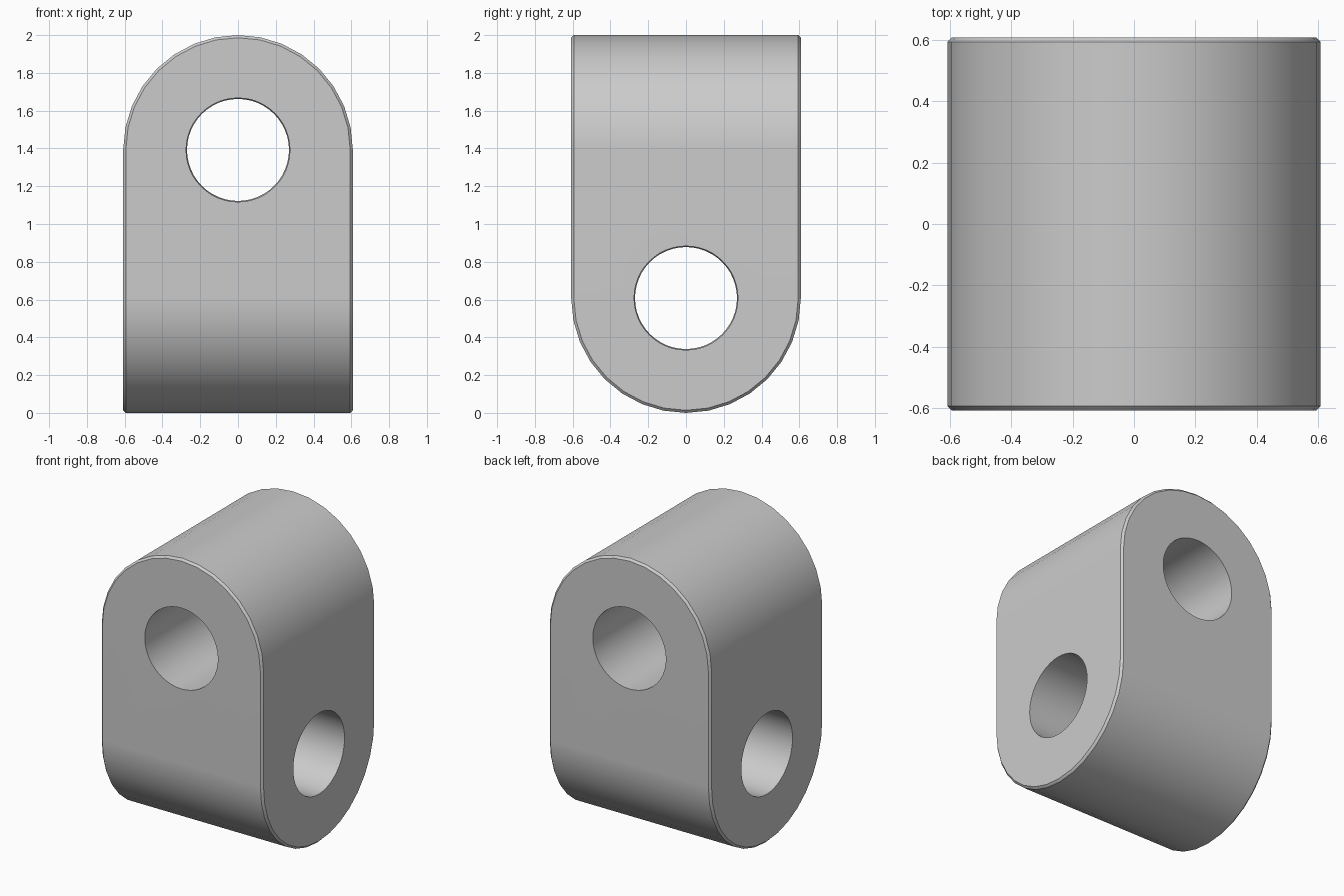
import bpy, bmesh, math
from mathutils import Matrix

cube = bpy.data.objects.get("Cube")
if cube:
    bpy.data.objects.remove(cube, do_unlink=True)

R = 0.608               # half width and arch radius
LOW, HIGH = R, 2 - R    # heights of the two bore axes
BORE, LIP = 0.275, 0.27
STEPS = 16              # segments per half circle

grey = bpy.data.materials.new("plain grey")
grey.use_nodes = True
colour = (0.6, 0.6, 0.6, 1)
grey.diffuse_color = colour
grey.node_tree.nodes["Principled BSDF"].inputs["Base Color"].default_value = colour


def finish(name, bm):
    bmesh.ops.remove_doubles(bm, verts=bm.verts, dist=1e-5)
    bmesh.ops.recalc_face_normals(bm, faces=bm.faces)
    mesh = bpy.data.meshes.new(name)
    bm.to_mesh(mesh)
    bm.free()
    mesh.materials.append(grey)
    obj = bpy.data.objects.new(name, mesh)
    bpy.context.collection.objects.link(obj)
    return obj


def arch_half(bm, point):
    """Half cylinder open at its flat side; point maps (across, along, rise)."""
    rows = []
    for i in range(STEPS + 1):
        a = math.pi * i / STEPS
        rows.append([bm.verts.new(point(R * math.cos(a), s * R, R * math.sin(a)))
                     for s in (-1, 1)])
    for a, b in zip(rows, rows[1:]):
        bm.faces.new((a[0], a[1], b[1], b[0]))
    return rows


# Body: upper arch along y, lower arch along x, flat walls between them
bm = bmesh.new()
top = arch_half(bm, lambda u, v, w: (u, v, HIGH + w))
bottom = arch_half(bm, lambda u, v, w: (v, u, LOW - w))


def corner(rows, x, y):
    return next(r for row in (rows[0], rows[-1]) for r in row
                if r.co.x * x > 0 and r.co.y * y > 0)


for s in (-1, 1):
    k = (s + 1) // 2
    # front and back walls carry the upper arch
    bm.faces.new([row[k] for row in top]
                 + [corner(bottom, -1, s), corner(bottom, 1, s)])
    # side walls carry the lower arch
    bm.faces.new([row[k] for row in bottom]
                 + [corner(top, s, -1), corner(top, s, 1)])
body = finish("link_block", bm)

bevel = body.modifiers.new("edge chamfer", 'BEVEL')
bevel.width = 0.014
bevel.segments = 1
bevel.limit_method = 'ANGLE'
bevel.angle_limit = math.radians(40)


# Bores: lathed cutters with a slightly narrower middle
def bore_cutter(name, height, turn):
    half = [(0.24, LIP), (0.26, BORE), (R + 0.1, BORE)]
    profile = [(-d, r) for d, r in reversed(half)] + half
    bm = bmesh.new()
    n = 48
    rings = [[bm.verts.new((r * math.cos(math.tau * i / n), d,
                            r * math.sin(math.tau * i / n))) for i in range(n)]
             for d, r in profile]
    for a, b in zip(rings, rings[1:]):
        for i in range(n):
            j = (i + 1) % n
            bm.faces.new((a[i], a[j], b[j], b[i]))
    bm.faces.new(rings[0])
    bm.faces.new(rings[-1])
    bm.transform(Matrix.Translation((0, 0, height)) @ Matrix.Rotation(turn, 4, 'Z'))
    cutter = finish(name, bm)
    cutter.hide_render = True
    cut = body.modifiers.new(name, 'BOOLEAN')
    cut.operation = 'DIFFERENCE'
    cut.solver = 'EXACT'
    cut.object = cutter
    return cutter


cutters = [bore_cutter("upper_bore_cutter", HIGH, 0),
           bore_cutter("lower_bore_cutter", LOW, math.pi / 2)]

# Bake the modifiers, then remove the cutters
bpy.context.view_layer.update()
baked = bpy.data.meshes.new_from_object(
    body.evaluated_get(bpy.context.evaluated_depsgraph_get()))
body.modifiers.clear()
body.data = baked
for c in cutters:
    bpy.data.objects.remove(c, do_unlink=True)

# Smooth curves, crisp chamfers
bpy.ops.object.select_all(action='DESELECT')
body.select_set(True)
bpy.context.view_layer.objects.active = body
bpy.ops.object.shade_smooth_by_angle(angle=math.radians(25))
flat = body.modifiers.new("flat walls", 'WEIGHTED_NORMAL')
flat.keep_sharp = True
